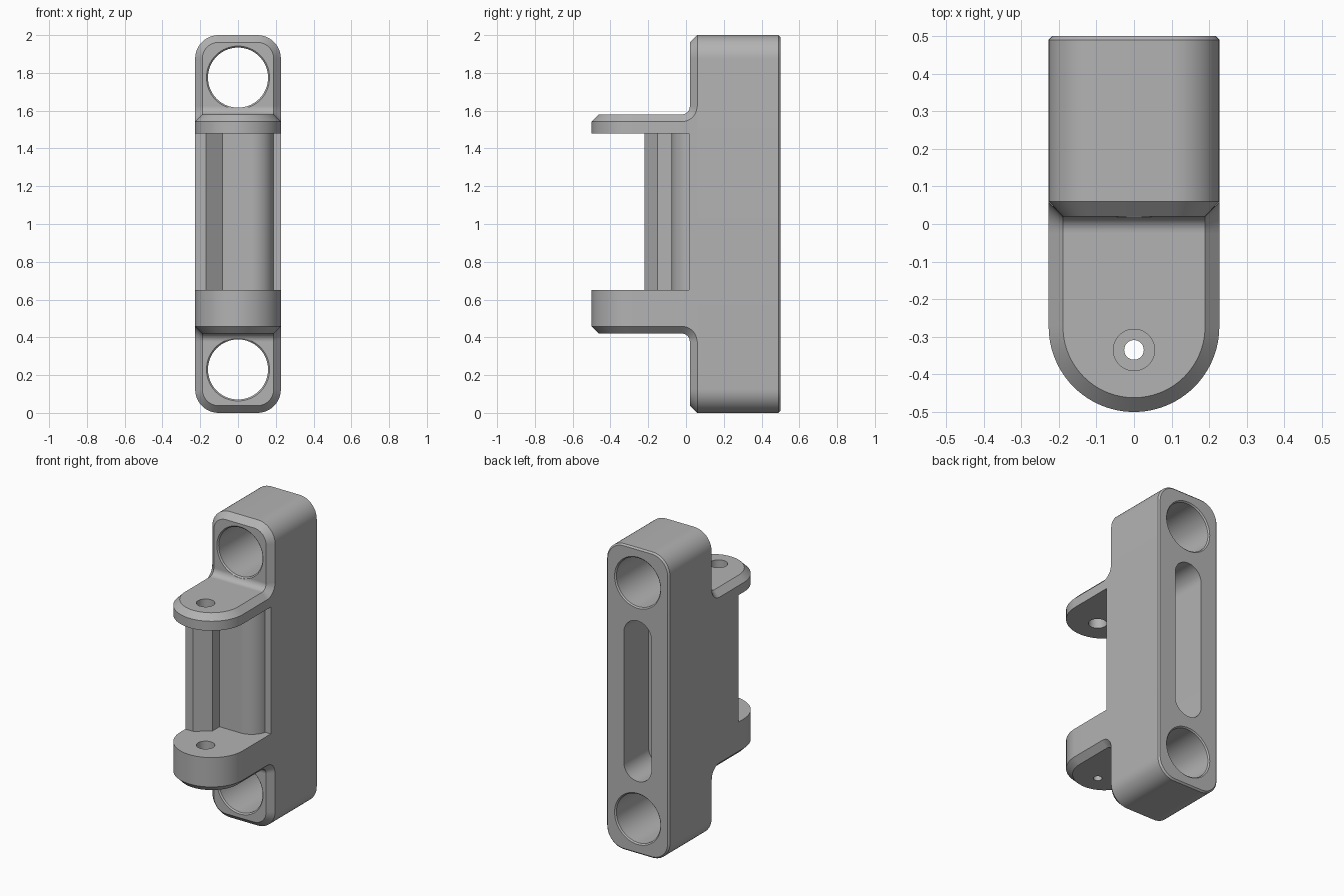
import bpy, bmesh
from math import sin, cos, pi, radians

cube = bpy.data.objects.get("Cube")
if cube:
    bpy.data.objects.remove(cube, do_unlink=True)

HALF = 0.227      # half width of the whole bracket
CH = 0.038        # chamfer size
FRONT, SHOULDER, BACK = 0.02, 0.06, 0.5

grey = bpy.data.materials.new("plain grey")
grey.use_nodes = True
grey.diffuse_color = (0.45, 0.45, 0.45, 1)
grey.node_tree.nodes["Principled BSDF"].inputs["Base Color"].default_value = grey.diffuse_color


def loft(name, rings):
    """Skin matching closed rings of points and cap both ends."""
    bm = bmesh.new()
    loops = [[bm.verts.new(p) for p in ring] for ring in rings]
    n = len(loops[0])
    for a, b in zip(loops, loops[1:]):
        for i in range(n):
            j = (i + 1) % n
            bm.faces.new((a[i], a[j], b[j], b[i]))
    bm.faces.new(loops[0])
    bm.faces.new(loops[-1])
    bmesh.ops.recalc_face_normals(bm, faces=bm.faces)
    mesh = bpy.data.meshes.new(name)
    bm.to_mesh(mesh)
    bm.free()
    mesh.materials.append(grey)
    obj = bpy.data.objects.new(name, mesh)
    bpy.context.collection.objects.link(obj)
    return obj


def arc(cx, cy, r, start, end, steps):
    angles = [radians(start + (end - start) * i / steps) for i in range(steps + 1)]
    return [(cx + r * cos(t), cy + r * sin(t)) for t in angles]


def rounded_rect(hx, hz, r, steps=12):
    points = []
    for k, (sx, sz) in enumerate(((1, 1), (-1, 1), (-1, -1), (1, -1))):
        points += arc(sx * (hx - r), sz * (hz - r), r, 90 * k, 90 * k + 90, steps)
    return points


def lathe(name, levels, axis, centre):
    """Turned cutter from (radius, position along axis) pairs."""
    rings = []
    for r, h in levels:
        circle = [(r * cos(2 * pi * i / 64), r * sin(2 * pi * i / 64)) for i in range(64)]
        if axis == "Y":
            rings.append([(u, h, centre + v) for u, v in circle])
        else:
            rings.append([(u, centre + v, h) for u, v in circle])
    return loft(name, rings)


def cut(obj, cutter):
    mod = obj.modifiers.new(cutter.name, "BOOLEAN")
    mod.operation = "DIFFERENCE"
    mod.solver = "EXACT"
    mod.object = cutter
    cutter.hide_render = True
    cutter.hide_set(True)


# Main block with chamfered front and a fine bevel at the back
body = loft("body", [
    [(x, y, z + 1) for x, z in rounded_rect(HALF - d, 1 - d, 0.125 - d)]
    for d, y in ((CH, FRONT), (0, SHOULDER), (0, BACK - 0.01), (0.01, BACK))])
parts = [body]

# Hinge flanges with a round nose, chamfered on the outer face
def flange(name, levels):
    rings = []
    for d, z in levels:
        nose = arc(0, HALF - 0.5, HALF - d, 180, 360, 48)
        outline = [(-HALF + d, SHOULDER)] + nose + [(HALF - d, SHOULDER)]
        rings.append([(x, y, z) for x, y in outline])
    return loft(name, rings)

upper = flange("upper_flange", ((0, 1.48), (0, 1.58 - CH), (CH, 1.58)))
lower = flange("lower_flange", ((0, 0.65), (0, 0.42 + CH), (CH, 0.42)))
parts += [upper, lower]

# Hollow fillets joining flange and block, chamfered along both sides
def fillet(name, z, up):
    r = 0.042
    rings = []
    for x, d in ((-HALF, CH), (CH - HALF, 0), (HALF - CH, 0), (HALF, CH)):
        curve = arc(FRONT - r, r, r + d, 0, -90, 12)
        outline = curve + [(FRONT - r, -CH - 0.002), (SHOULDER, -CH - 0.002), (SHOULDER, r)]
        rings.append([(x, y, z + up * h) for y, h in outline])
    return loft(name, rings)

fillets = [fillet("upper_fillet", 1.58, 1), fillet("lower_fillet", 0.42, -1)]
parts += fillets

# Stop wall between the flanges: a bevelled ridge, a step and a rounded pad
outline = [(-HALF, SHOULDER), (-HALF, -0.22), (-0.17, -0.22), (-0.08, -0.15), (-0.08, -0.077)]
outline += arc(0.07, 0.043, 0.12, -90, -13.5, 16)
outline += [(HALF, 0.015), (HALF, SHOULDER)]
parts.append(loft("stop_wall", [[(x, y, z) for x, y in outline] for z in (0.65, 1.48)]))

# Bolt holes with softened rims
for name, z in (("upper_bolt_hole", 1.775), ("lower_bolt_hole", 0.23)):
    hole = lathe(name, ((0.167, FRONT - 0.1), (0.167, FRONT), (0.159, FRONT + 0.008),
                        (0.159, BACK - 0.008), (0.167, BACK), (0.167, BACK + 0.1)), "Y", z)
    cut(body, hole)
    cut(fillets[0 if z > 1 else 1], hole)

# Round-ended pocket in the back
slot = [[(x, y, z + 1) for x, z in rounded_rect(0.1, 0.525, 0.0999)] for y in (0.245, 0.6)]
cut(body, loft("back_pocket", slot))

# Pin holes: straight through above, stepped below
cut(upper, lathe("upper_pin_hole", ((0.055, 1.4), (0.055, 1.7)), "Z", -0.335))
cut(lower, lathe("lower_pin_hole", ((0.026, 0.3), (0.026, 0.47), (0.055, 0.47), (0.055, 0.8)),
                 "Z", -0.335))

# Bake the cuts and smooth the curved faces
for obj in parts:
    bpy.ops.object.select_all(action="DESELECT")
    obj.select_set(True)
    bpy.context.view_layer.objects.active = obj
    for mod in list(obj.modifiers):
        bpy.ops.object.modifier_apply(modifier=mod.name)
    bpy.ops.object.shade_smooth_by_angle(angle=radians(30))
